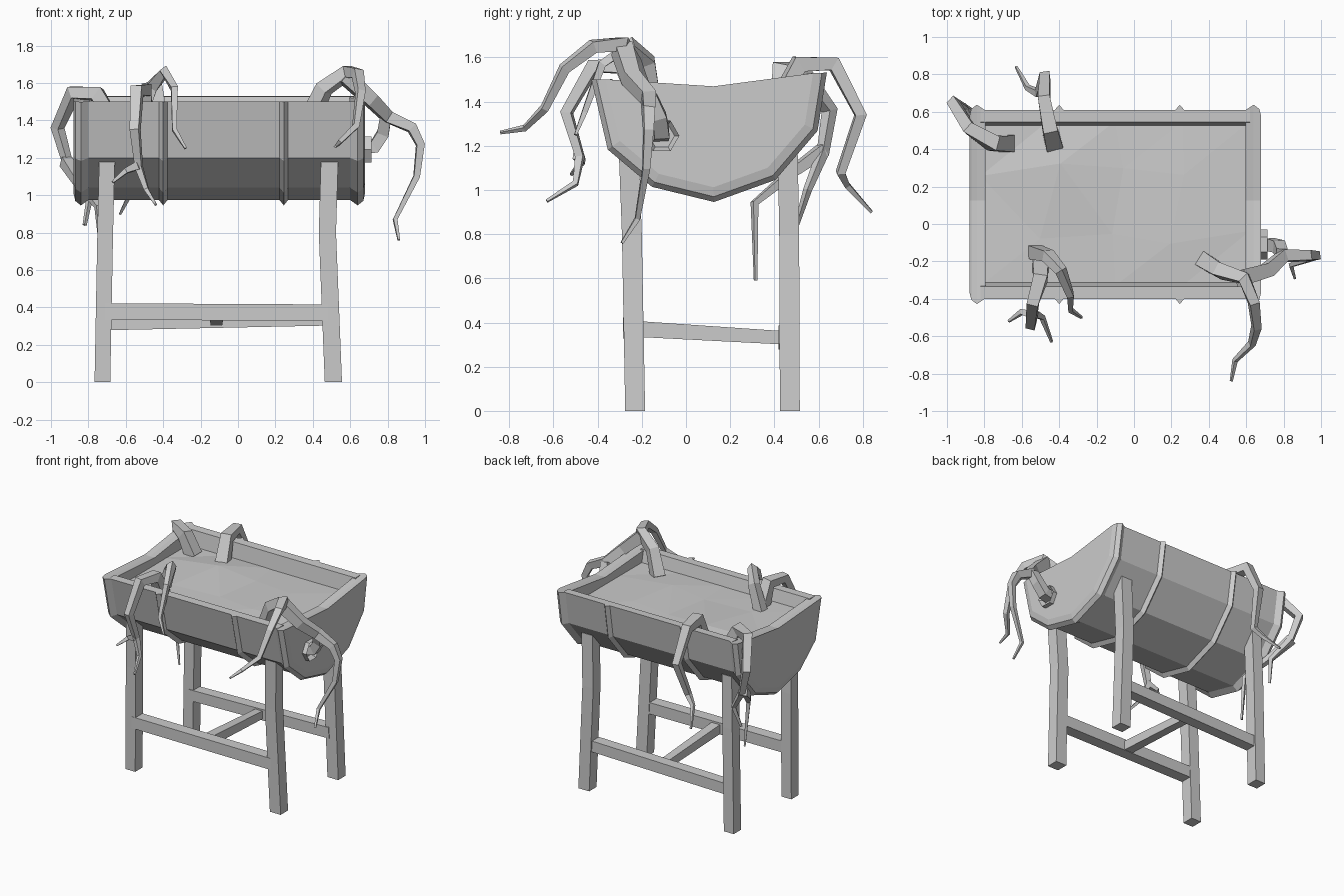
import bpy, bmesh, random
from mathutils import Vector

random.seed(4)
if "Cube" in bpy.data.objects:
    bpy.data.objects.remove(bpy.data.objects["Cube"])

grey = bpy.data.materials.new("plain_grey")
grey.use_nodes = True
grey.diffuse_color = (0.6, 0.6, 0.6, 1)
grey.node_tree.nodes["Principled BSDF"].inputs["Base Color"].default_value = (0.6, 0.6, 0.6, 1)


def finish(name, bm):
    bmesh.ops.recalc_face_normals(bm, faces=bm.faces)
    mesh = bpy.data.meshes.new(name)
    bm.to_mesh(mesh)
    bm.free()
    mesh.materials.append(grey)
    obj = bpy.data.objects.new(name, mesh)
    bpy.context.collection.objects.link(obj)
    return obj


def loft(name, rings):
    """Skin a list of closed rings and cap both ends."""
    bm = bmesh.new()
    loops = [[bm.verts.new(p) for p in ring] for ring in rings]
    n = len(rings[0])
    for a, b in zip(loops, loops[1:]):
        for i in range(n):
            j = (i + 1) % n
            bm.faces.new((a[i], a[j], b[j], b[i]))
    bm.faces.new(loops[0])
    bm.faces.new(loops[-1])
    return finish(name, bm)


# Half-barrel cross-section in y, z
OUTLINE = [(-0.40, 1.50), (-0.33, 1.20), (-0.14, 1.04), (0.126, 0.975),
           (0.39, 1.07), (0.57, 1.28), (0.61, 1.53)]
DIP = (0.126, 1.466)


def scaled(p, s):
    return 0.11 + (p[0] - 0.11) * s, 1.51 + (p[1] - 1.51) * s


def trough(name, section):
    """Sweep an (x, scale) section along the open outline."""
    loft(name, [[(x, *scaled(p, s)) for x, s in section] for p in OUTLINE])


trough("barrel_staves", [(-0.82, 1), (0.62, 1), (0.62, 0.87), (-0.82, 0.87)])
for name, x in (("left_hoop", 0.245), ("right_hoop", -0.40)):
    trough(name, [(x - 0.032, 0.98), (x, 1.055), (x + 0.032, 0.98)])

# End walls with their pointed outer hoops
for name, x, d in (("left_end_wall", 0.64, 1), ("right_end_wall", -0.84, -1)):
    profile = [(-0.045, 0.995), (0, 1.055), (0.03, 1.01), (0.04, 0.93)]
    loft(name, [[(x + d * o, *scaled(p, s)) for p in OUTLINE + [DIP]] for o, s in profile])

# Uneven filling inside the barrel
bm = bmesh.new()
bmesh.ops.create_grid(bm, x_segments=4, y_segments=3, size=1)
for v in bm.verts:
    edge = max(abs(v.co.x), abs(v.co.y)) > 0.99
    wobble = 0 if edge else random.uniform(-0.08, 0.08)
    v.co = Vector((-0.10 + v.co.x * 0.72 + wobble, 0.11 + v.co.y * 0.44 + wobble,
                   1.41 + (0 if edge else random.uniform(0, 0.035))))
bmesh.ops.triangulate(bm, faces=bm.faces)
finish("filling", bm)


def post(name, path, w, d):
    """Upright timber through centre points."""
    loft(name, [[(x + a * w, y + b * d, z) for a, b in ((-1, -1), (1, -1), (1, 1), (-1, 1))]
                for x, y, z in path])


# Legs
post("front_left_leg", [(0.51, -0.23, 0), (0.478, -0.245, 0.8), (0.49, -0.26, 1.2)], 0.046, 0.045)
post("front_right_leg", [(-0.725, -0.23, 0), (-0.71, -0.245, 0.8), (-0.70, -0.26, 1.2)], 0.042, 0.045)
post("back_left_leg", [(0.51, 0.47, 0), (0.478, 0.467, 0.8), (0.49, 0.46, 1.2)], 0.046, 0.045)
post("back_right_leg", [(-0.725, 0.47, 0), (-0.71, 0.467, 0.8), (-0.70, 0.46, 1.2)], 0.042, 0.045)


def root(name, path, start, end, turn=0.0, power=1.0):
    """Square bar through the points, tapering from start to end half-width."""
    pts = [Vector(p) for p in path]
    rings = []
    side = None
    for i, p in enumerate(pts):
        ahead = (pts[min(i + 1, len(pts) - 1)] - p).normalized()
        behind = (p - pts[max(i - 1, 0)]).normalized()
        t = (ahead + behind).normalized()
        if side is None:
            side = t.cross(Vector((0, 0, 1)) if abs(t.z) < 0.9 else Vector((1, 0, 0)))
        side = (side - t * side.dot(t)).normalized()
        up = t.cross(side)
        r = start + (end - start) * (i / (len(pts) - 1)) ** power
        rings.append([p + (side * a + up * b) * r
                      for a, b in ((-1, -1), (1, -1), (1, 1), (-1, 1))])
    return loft(name, rings)


# Stretchers
root("front_rail", [(-0.71, -0.24, 0.378), (0.48, -0.24, 0.372)], 0.044, 0.044)
root("back_rail", [(-0.71, 0.46, 0.32), (0.48, 0.46, 0.345)], 0.042, 0.042)
root("cross_rail", [(-0.115, -0.24, 0.372), (-0.115, 0.46, 0.33)], 0.036, 0.03)

# Bung ring on the left end
bpy.ops.mesh.primitive_cylinder_add(vertices=6, radius=0.08, depth=0.05,
                                    location=(0.69, -0.11, 1.245), rotation=(0, 1.5708, 0))
ring = bpy.context.object
ring.name = "bung_ring"
ring.data.materials.append(grey)
bm = bmesh.new()
bm.from_mesh(ring.data)
front = [f for f in bm.faces if f.normal.z > 0.9]
bmesh.ops.inset_region(bm, faces=front, thickness=0.025)
bmesh.ops.translate(bm, verts=front[0].verts, vec=(0, 0, -0.04))
bm.to_mesh(ring.data)
bm.free()

# Roots spilling over the rim
root("left_front_root", [(0.38, -0.20, 1.40), (0.46, -0.25, 1.57), (0.59, -0.29, 1.66),
     (0.64, -0.42, 1.65), (0.655, -0.55, 1.55), (0.63, -0.64, 1.37),
     (0.54, -0.73, 1.28), (0.52, -0.84, 1.26)], 0.042, 0.006)
root("left_outer_root", [(0.57, -0.29, 1.64), (0.71, -0.25, 1.51), (0.80, -0.17, 1.42),
     (0.93, -0.17, 1.36), (0.975, -0.17, 1.27), (0.955, -0.18, 1.1),
     (0.84, -0.22, 0.87), (0.86, -0.29, 0.76)], 0.042, 0.006)
root("bung_root", [(0.64, -0.12, 1.25), (0.73, -0.11, 1.26), (0.775, -0.12, 1.33),
     (0.79, -0.16, 1.42)], 0.036, 0.03)
root("front_inner_root", [(-0.53, -0.15, 1.40), (-0.46, -0.17, 1.58), (-0.39, -0.25, 1.66),
     (-0.34, -0.38, 1.57), (-0.34, -0.46, 1.35), (-0.28, -0.50, 1.25)], 0.036, 0.006)
root("front_outer_root", [(-0.50, -0.21, 1.40), (-0.50, -0.29, 1.56), (-0.54, -0.42, 1.56),
     (-0.55, -0.54, 1.35), (-0.53, -0.48, 1.15), (-0.49, -0.50, 1.03),
     (-0.44, -0.63, 0.95)], 0.043, 0.006)
root("front_root_tip", [(-0.53, -0.49, 1.16), (-0.60, -0.47, 1.13), (-0.67, -0.52, 1.07)],
     0.022, 0.006)
root("back_corner_root", [(-0.68, 0.43, 1.40), (-0.75, 0.43, 1.54), (-0.88, 0.51, 1.55),
     (-0.965, 0.65, 1.36), (-0.91, 0.62, 1.17), (-0.79, 0.55, 1.0),
     (-0.82, 0.50, 0.84)], 0.045, 0.008)
root("back_corner_tip", [(-0.92, 0.62, 1.18), (-0.86, 0.48, 1.08), (-0.75, 0.31, 0.94),
     (-0.72, 0.315, 0.59)], 0.03, 0.006)
root("back_root", [(-0.43, 0.43, 1.40), (-0.45, 0.51, 1.57), (-0.48, 0.67, 1.57),
     (-0.475, 0.79, 1.34), (-0.51, 0.70, 1.08), (-0.57, 0.73, 1.02),
     (-0.63, 0.84, 0.90)], 0.045, 0.006)
